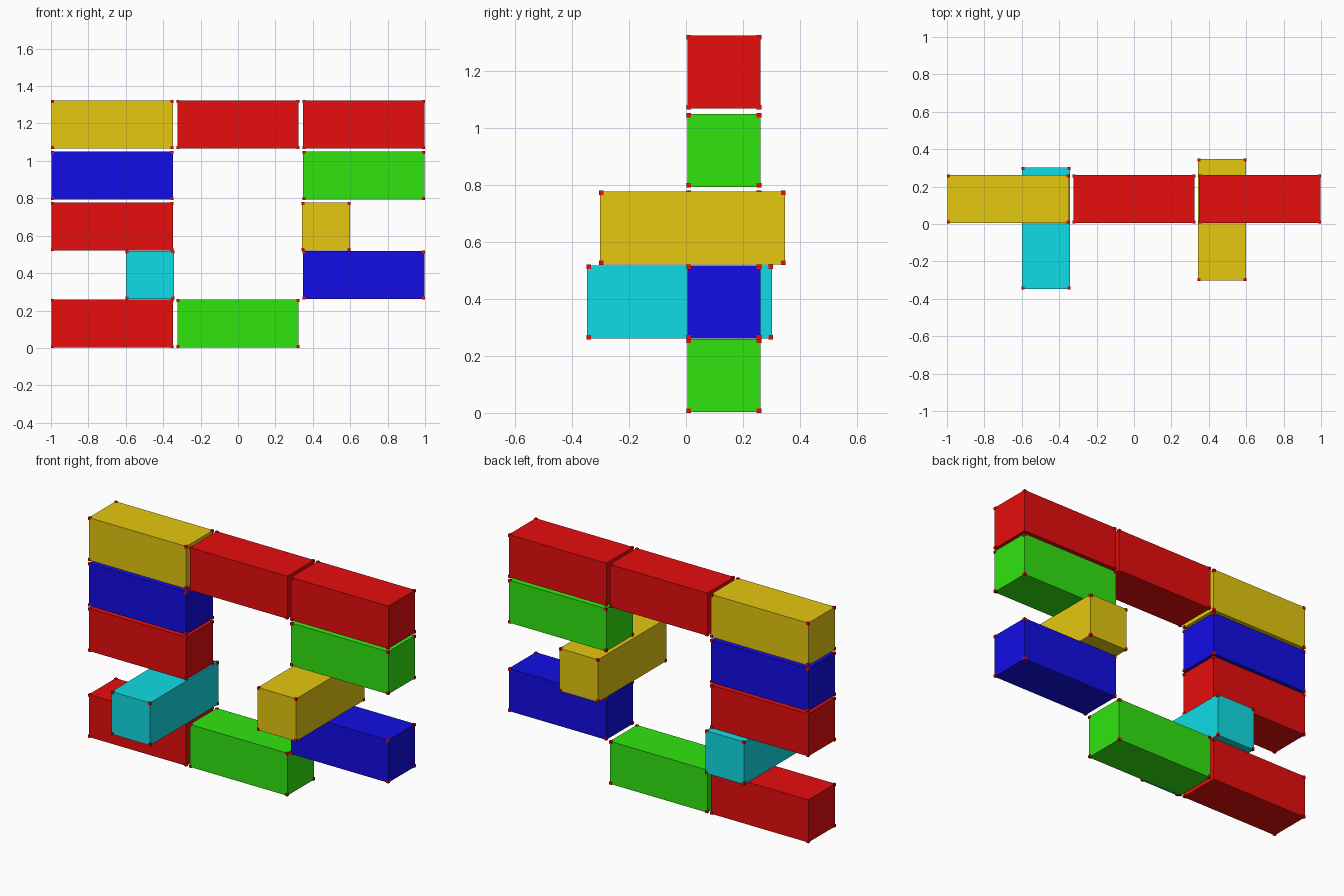
import bpy, bmesh
from itertools import product
from mathutils import Matrix, Vector

if "Cube" in bpy.data.objects:
    bpy.data.objects.remove(bpy.data.objects["Cube"])

COLORS = {
    "red": (0.8, 0.004, 0.004, 1),
    "yellow": (0.78, 0.58, 0.005, 1),
    "blue": (0.006, 0.004, 0.78, 1),
    "green": (0.03, 0.78, 0.005, 1),
    "cyan": (0.005, 0.72, 0.78, 1),
}
MATS = {}
for key, rgba in COLORS.items():
    MATS[key] = bpy.data.materials.new(key + "_paint")
    MATS[key].diffuse_color = rgba

LENGTH, WIDTH = 0.649, 0.256     # block size, square in section
STUD, PROUD = 0.016, 0.003       # corner cap size and how far it sticks out
LEVELS = [0.131, 0.389, 0.649, 0.921, 1.195]
COL, WALL_Y = 0.6725, 0.133


def box(bm, center, size, mat_index):
    m = Matrix.Translation(center) @ Matrix.Diagonal((*size, 1))
    verts = bmesh.ops.create_cube(bm, size=1, matrix=m)["verts"]
    for f in {f for v in verts for f in v.link_faces}:
        f.material_index = mat_index


def block(name, color, x, y, level, turned=False):
    size = Vector((WIDTH, LENGTH, WIDTH) if turned else (LENGTH, WIDTH, WIDTH))
    bm = bmesh.new()
    box(bm, (0, 0, 0), size, 0)
    # small red caps on all eight corners
    for signs in product((-1, 1), repeat=3):
        pos = [s * (d / 2 + PROUD - STUD / 2) for s, d in zip(signs, size)]
        box(bm, pos, (STUD,) * 3, 1)
    mesh = bpy.data.meshes.new(name)
    bm.to_mesh(mesh)
    bm.free()
    mesh.materials.append(MATS[color])
    mesh.materials.append(MATS["red"])
    ob = bpy.data.objects.new(name, mesh)
    ob.location = (x, y, LEVELS[level])
    bpy.context.collection.objects.link(ob)


# Blocks lying along the wall: name, colour, column, level
for name, color, col, level in [
    ("base_block_left", "red", -1, 0),
    ("base_block_middle", "green", 0, 0),
    ("lower_block_right", "blue", 1, 1),
    ("middle_block_left", "red", -1, 2),
    ("upper_block_left", "blue", -1, 3),
    ("upper_block_right", "green", 1, 3),
    ("top_block_left", "yellow", -1, 4),
    ("top_block_middle", "red", 0, 4),
    ("top_block_right", "red", 1, 4),
]:
    block(name, color, col * COL, WALL_Y, level)

# Blocks turned across the wall
block("cross_block_left", "cyan", -0.471, -0.022, 1, turned=True)
block("cross_block_right", "yellow", 0.471, 0.022, 2, turned=True)

for m in bpy.data.materials:
    if m.users and not m.is_grease_pencil:
        m.use_nodes = True
        m.node_tree.nodes["Principled BSDF"].inputs["Base Color"].default_value = m.diffuse_color
